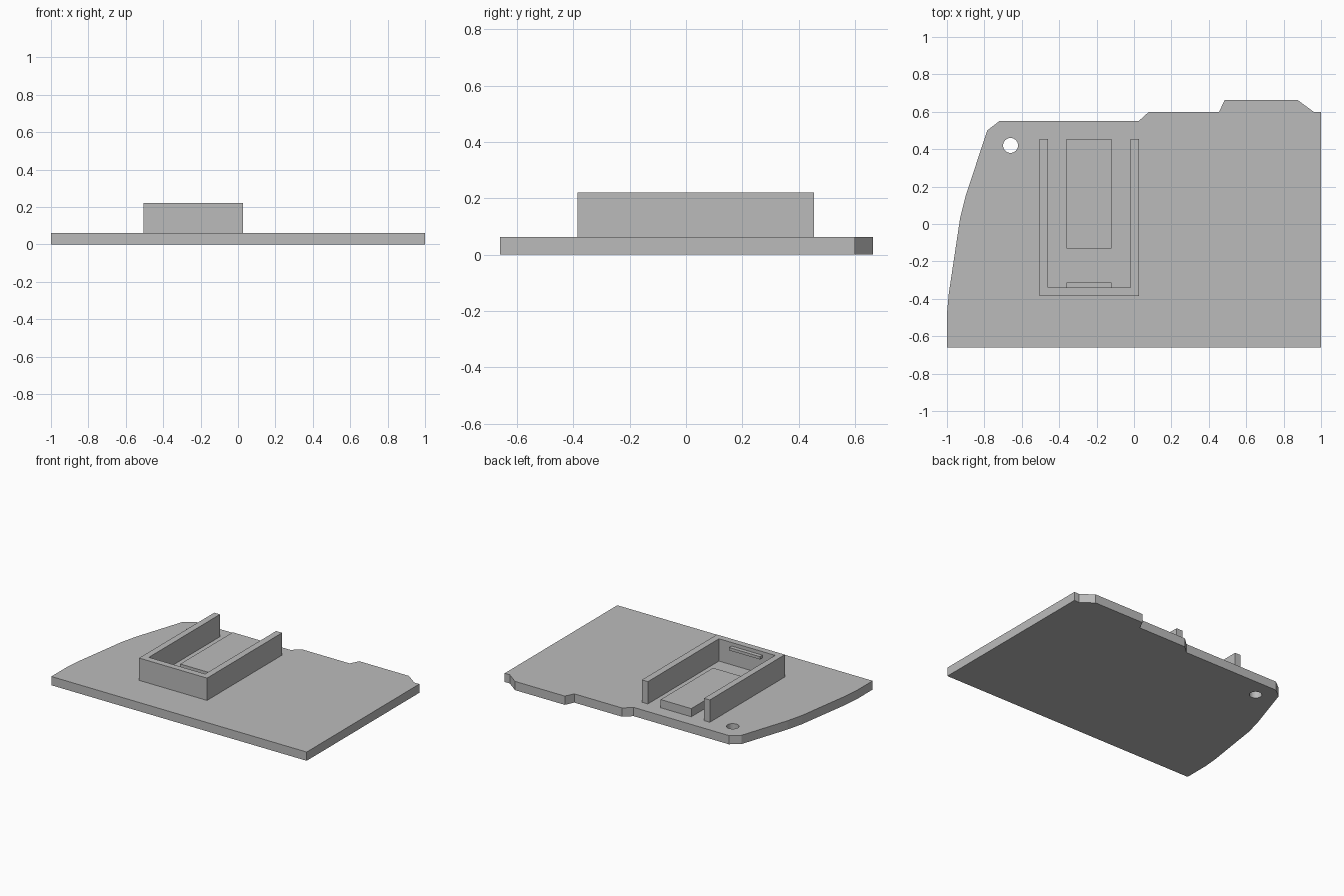
import bpy, bmesh
from mathutils import Matrix, Vector

cube = bpy.data.objects.get("Cube")
if cube:
    bpy.data.objects.remove(cube, do_unlink=True)

grey = bpy.data.materials.new("plain_grey")
grey.use_nodes = True
COLOR = (0.5, 0.5, 0.5, 1)
grey.diffuse_color = COLOR
grey.node_tree.nodes["Principled BSDF"].inputs["Base Color"].default_value = COLOR

BASE, TOP = 0.062, 0.22


def extrude(name, outline, z0, z1):
    """Upright prism over a counter-clockwise outline."""
    bm = bmesh.new()
    face = bm.faces.new([bm.verts.new((x, y, z0)) for x, y in outline])
    new = bmesh.ops.extrude_face_region(bm, geom=[face], use_keep_orig=True)["geom"]
    verts = [v for v in new if isinstance(v, bmesh.types.BMVert)]
    bmesh.ops.translate(bm, vec=Vector((0, 0, z1 - z0)), verts=verts)
    bmesh.ops.recalc_face_normals(bm, faces=bm.faces)
    mesh = bpy.data.meshes.new(name)
    bm.to_mesh(mesh)
    bm.free()
    mesh.materials.append(grey)
    obj = bpy.data.objects.new(name, mesh)
    bpy.context.collection.objects.link(obj)
    return obj


def box(name, x0, x1, y0, y1, z0, z1):
    return extrude(name, [(x0, y0), (x1, y0), (x1, y1), (x0, y1)], z0, z1)


# Base plate: stepped back edge, bowed right-hand edge
plate = extrude("base_plate", [
    (-1, -0.66), (1, -0.66), (1, 0.6), (0.96, 0.6), (0.875, 0.663),
    (0.485, 0.663), (0.455, 0.6), (0.08, 0.6), (0.025, 0.55), (-0.72, 0.55),
    (-0.785, 0.5), (-0.9, 0.15), (-0.93, 0.03), (-0.99, -0.37), (-1, -0.48)],
    0, BASE)

# Round hole through the plate
bm = bmesh.new()
bmesh.ops.create_cone(bm, cap_ends=True, segments=32, radius1=0.04, radius2=0.04,
                      depth=0.3, matrix=Matrix.Translation((-0.66, 0.42, 0.03)))
mesh = bpy.data.meshes.new("hole_cutter")
bm.to_mesh(mesh)
bm.free()
mesh.materials.append(grey)
cutter = bpy.data.objects.new("hole_cutter", mesh)
bpy.context.collection.objects.link(cutter)
cutter.hide_render = True
cut = plate.modifiers.new("hole", "BOOLEAN")
cut.object = cutter
cut.operation = "DIFFERENCE"
cut.solver = "EXACT"
bpy.context.view_layer.objects.active = plate
bpy.ops.object.modifier_apply(modifier=cut.name)
bpy.data.objects.remove(cutter, do_unlink=True)

# U-shaped holder wall, open at the back
extrude("holder_wall", [
    (-0.505, -0.385), (0.027, -0.385), (0.027, 0.455), (-0.02, 0.455),
    (-0.02, -0.34), (-0.46, -0.34), (-0.46, 0.455), (-0.505, 0.455)],
    BASE, TOP)

# Raised pad between the walls and the catch on the front wall
box("raised_pad", -0.36, -0.12, -0.132, 0.455, BASE, 0.12)
box("catch_ridge", -0.36, -0.12, -0.34, -0.312, 0.175, 0.195)
